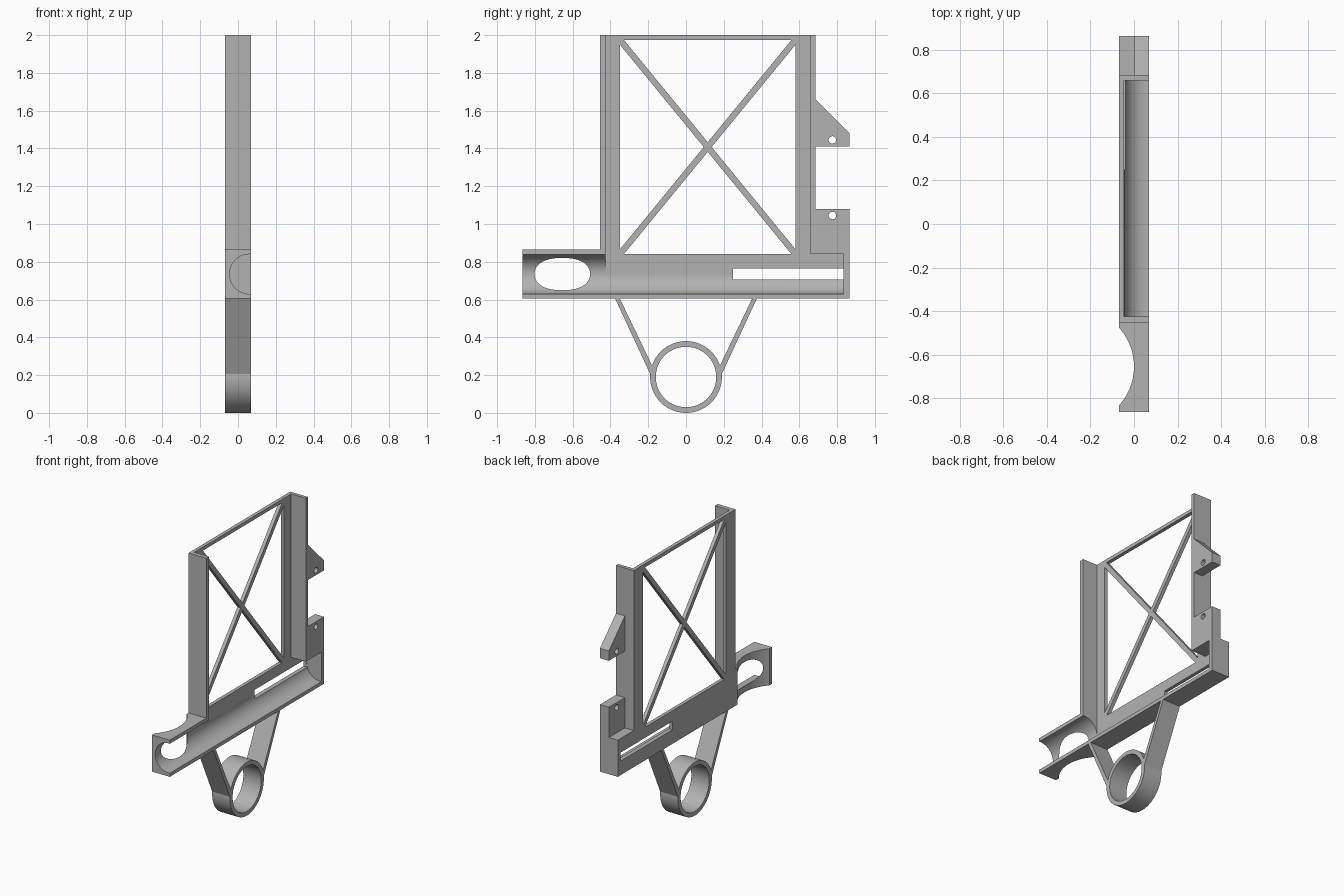
import bpy, bmesh, math

if "Cube" in bpy.data.objects:
    bpy.data.objects.remove(bpy.data.objects["Cube"], do_unlink=True)

grey = bpy.data.materials.new("plain grey")
grey.use_nodes = True
colour = (0.45, 0.45, 0.45, 1)
grey.diffuse_color = colour
grey.node_tree.nodes["Principled BSDF"].inputs["Base Color"].default_value = colour

BACK, FRONT = -0.07, 0.07      # overall thickness along x
PLATE = -0.045                 # inner face of the thin back plate


def prism(name, outline, x0=BACK, x1=FRONT):
    """Extrude a (y, z) outline along x."""
    bm = bmesh.new()
    base = bm.faces.new([bm.verts.new((x0, y, z)) for y, z in outline])
    side = bmesh.ops.extrude_face_region(bm, geom=[base])["geom"]
    moved = [v for v in side if isinstance(v, bmesh.types.BMVert)]
    bmesh.ops.translate(bm, vec=(x1 - x0, 0, 0), verts=moved)
    bmesh.ops.recalc_face_normals(bm, faces=bm.faces)
    mesh = bpy.data.meshes.new(name)
    bm.to_mesh(mesh)
    bm.free()
    mesh.materials.append(grey)
    ob = bpy.data.objects.new(name, mesh)
    bpy.context.collection.objects.link(ob)
    return ob


def rect(y0, y1, z0, z1):
    return [(y0, z0), (y1, z0), (y1, z1), (y0, z1)]


def circle(y, z, r, n=64):
    return [(y + r * math.cos(2 * math.pi * i / n),
             z + r * math.sin(2 * math.pi * i / n)) for i in range(n)]


def rod(name, centre, r, length, rotation=(0, 0, 0)):
    bpy.ops.mesh.primitive_cylinder_add(vertices=96, radius=r, depth=length,
                                        location=centre, rotation=rotation)
    ob = bpy.context.object
    ob.name = name
    ob.data.materials.append(grey)
    return ob


def carve(ob, cutters):
    """Cut the cutters out of the part one after another."""
    bpy.context.view_layer.objects.active = ob
    for cutter in cutters:
        cutter.hide_render = True
        mod = ob.modifiers.new("cut", "BOOLEAN")
        mod.operation, mod.solver, mod.object = "DIFFERENCE", "EXACT", cutter
        bpy.ops.object.modifier_apply(modifier=mod.name)
        bpy.data.objects.remove(cutter, do_unlink=True)


def through(outline):
    return prism("cutter", outline, -0.2, 0.2)


# Frame: rails above a long trough block
frame = prism("frame", [
    (-0.865, 0.605), (0.865, 0.605), (0.865, 0.865), (0.685, 0.865),
    (0.685, 2), (-0.455, 2), (-0.455, 0.865), (-0.865, 0.865)])

# Shallow pocket between the rails, running under the right rail
pocket = prism("pocket_cutter", [
    (-0.425, 0.735), (0.835, 0.735), (0.835, 0.84),
    (0.66, 0.84), (0.66, 2.1), (-0.425, 2.1)], PLATE, 0.2)

# Round trough, open at the front end, and the scoop behind it
trough = rod("trough_cutter", (0.0605, -0.0825, 0.735), 0.105, 1.835,
             (math.pi / 2, 0, 0))
scoop = rod("scoop_cutter", (-0.266, -0.655, 0.735), 0.266, 0.6)
slot = through(rect(0.25, 0.834, 0.705, 0.765))

# Window openings between crossed braces
y0, y1, z0, z1 = -0.35, 0.58, 0.84, 1.975
cy, cz = (y0 + y1) / 2, (z0 + z1) / 2
a = 0.021
b = a * (z1 - z0) / (y1 - y0)
windows = [through(t) for t in (
    [(y0 + a, z1), (y1 - a, z1), (cy, cz + b)],
    [(y0 + a, z0), (y1 - a, z0), (cy, cz - b)],
    [(y0, z0 + b), (y0, z1 - b), (cy - a, cz)],
    [(y1, z0 + b), (y1, z1 - b), (cy + a, cz)])]
carve(frame, [pocket, trough, scoop, slot] + windows)

# Mounting tabs, half as thick as the frame
upper_tab = prism("upper_tab", [(0.685, 1.41), (0.865, 1.41),
                                (0.865, 1.48), (0.685, 1.66)], 0)
lower_tab = prism("lower_tab", rect(0.685, 0.865, 0.865, 1.08), 0)
carve(upper_tab, [through(circle(0.775, 1.445, 0.02, 24))])
carve(lower_tab, [through(circle(0.775, 1.045, 0.02, 24))])

# Ring hung from two struts
ring = prism("ring", circle(0, 0.19, 0.19))
carve(ring, [through(circle(0, 0.19, 0.16))])
struts = [prism(name, [(s * y, z) for y, z in (
    (0.375, 0.605), (0.35, 0.605), (0.165, 0.22), (0.187, 0.2))])
    for name, s in (("front_strut", -1), ("back_strut", 1))]

# Smooth curved walls, crisp edges
bpy.ops.object.select_all(action="DESELECT")
for ob in [frame, upper_tab, lower_tab, ring] + struts:
    ob.select_set(True)
bpy.context.view_layer.objects.active = frame
bpy.ops.object.shade_smooth_by_angle(angle=math.radians(30))
